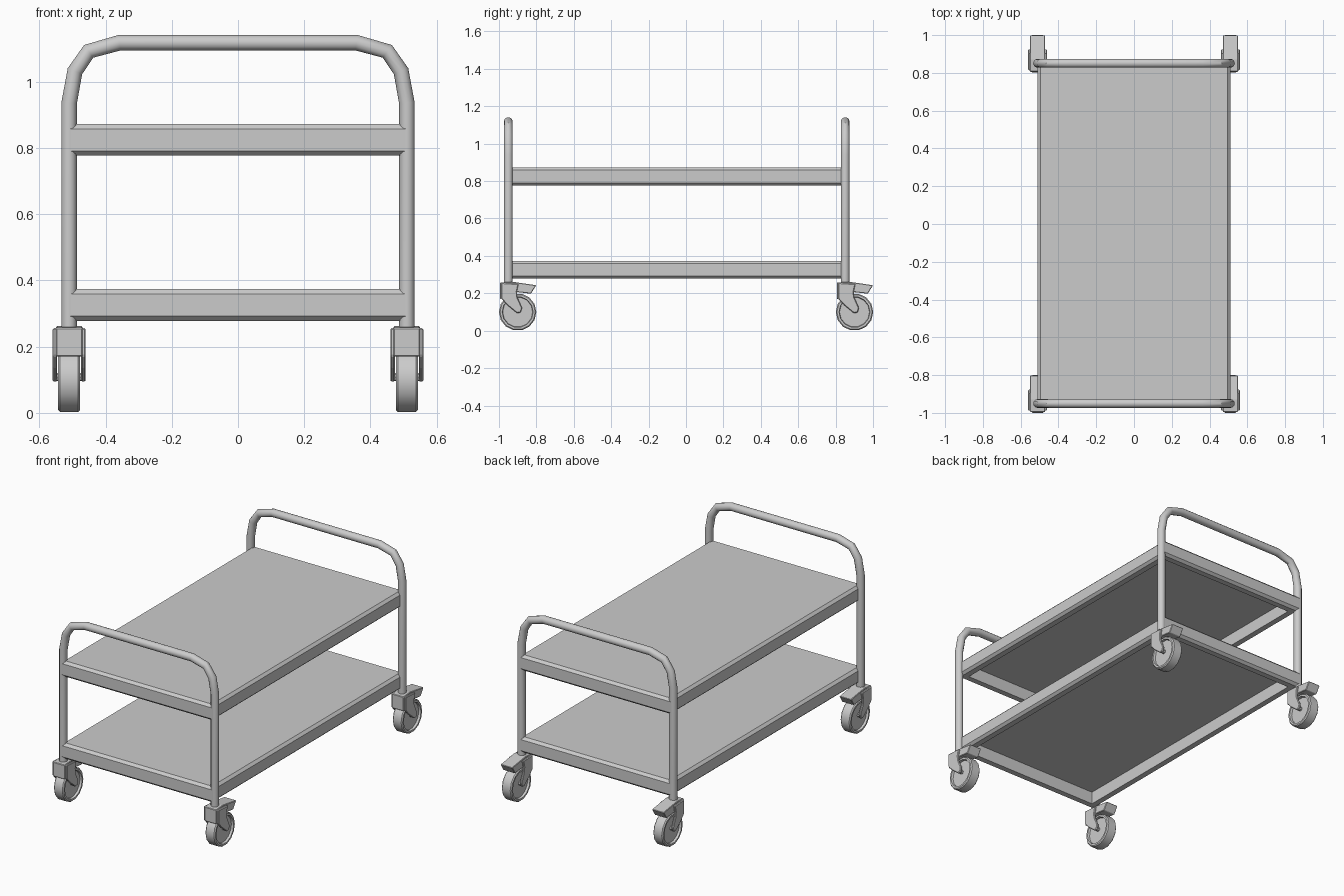
import bpy, bmesh, math

if "Cube" in bpy.data.objects:
    bpy.data.objects.remove(bpy.data.objects["Cube"])

POST_X, POST_YS, TUBE_R = 0.51, (-0.95, 0.851), 0.0235
MID_Y = sum(POST_YS) / 2


def finish(bm, name, smooth=None):
    bmesh.ops.recalc_face_normals(bm, faces=bm.faces)
    mesh = bpy.data.meshes.new(name)
    bm.to_mesh(mesh)
    bm.free()
    ob = bpy.data.objects.new(name, mesh)
    bpy.context.collection.objects.link(ob)
    if smooth:
        smooth_by_angle(ob, smooth)
    return ob


def smooth_by_angle(ob, degrees):
    bpy.ops.object.select_all(action='DESELECT')
    ob.select_set(True)
    bpy.context.view_layer.objects.active = ob
    bpy.ops.object.shade_smooth_by_angle(angle=math.radians(degrees))


def loft(bm, rings, close=False):
    """Skin a list of point rings; cap the ends or join last to first."""
    loops = [[bm.verts.new(p) for p in ring] for ring in rings]
    pairs = list(zip(loops, loops[1:]))
    if close:
        pairs.append((loops[-1], loops[0]))
    for a, b in pairs:
        for i in range(len(a)):
            j = (i + 1) % len(a)
            bm.faces.new((a[i], a[j], b[j], b[i]))
    if not close:
        bm.faces.new(loops[0])
        bm.faces.new(loops[-1])


def prism(name, profile, x0, x1, origin, bevel=0.0):
    """Extrude a side (y, z) profile along x."""
    bm = bmesh.new()
    ox, oy = origin
    loft(bm, [[(ox + x, oy + y, z) for y, z in profile] for x in (x0, x1)])
    ob = finish(bm, name)
    if bevel:
        mod = ob.modifiers.new("edge_chamfer", 'BEVEL')
        mod.width, mod.segments = bevel, 1
    return ob


def handle_frame(name, y):
    # Bent tube running up, across and down again
    half = [(-POST_X, 0.25), (-POST_X, 0.936), (-0.4925, 1.032),
            (-0.451, 1.092), (-0.358, 1.118)]
    path = half + [(-x, z) for x, z in reversed(half)]
    curve = bpy.data.curves.new(name, 'CURVE')
    curve.dimensions = '3D'
    curve.bevel_depth, curve.bevel_resolution = TUBE_R, 4
    curve.use_fill_caps = True
    spline = curve.splines.new('POLY')
    spline.points.add(len(path) - 1)
    for p, (x, z) in zip(spline.points, path):
        p.co = (x, y, z, 1)
    ob = bpy.data.objects.new(name, curve)
    bpy.context.collection.objects.link(ob)
    bpy.ops.object.select_all(action='DESELECT')
    ob.select_set(True)
    bpy.context.view_layer.objects.active = ob
    bpy.ops.object.convert(target='MESH')
    smooth_by_angle(bpy.context.object, 35)


def shelf(name, top):
    # Folded sheet tray: chamfered skirt, inward lip, hollow underside
    bottom = top - 0.096
    steps = [(0.05, top - 0.02), (0.05, bottom), (0.015, bottom),
             (0, bottom + 0.014), (0, top - 0.015), (0.015, top)]
    bm = bmesh.new()
    rings = []
    for inset, z in steps:
        hx, hy = 0.51 - inset, 0.923 - inset
        rings.append([(sx * hx, MID_Y + sy * hy, z)
                      for sx, sy in ((-1, -1), (1, -1), (1, 1), (-1, 1))])
    loft(bm, rings)
    finish(bm, name)


def wheel(name, x, y, z=0.1, sides=14):
    # Revolved (x, radius) section with a dished hub on both sides
    section = [(-0.020, 0.080), (-0.033, 0.083), (-0.033, 0.094), (-0.027, 0.1),
               (0.027, 0.1), (0.033, 0.094), (0.033, 0.083), (0.020, 0.080)]
    bm = bmesh.new()
    angles = [2 * math.pi * (i + 0.5) / sides for i in range(sides)]
    loft(bm, [[(x + px, y + r * math.sin(a), z - r * math.cos(a)) for a in angles]
              for px, r in section])
    finish(bm, name, 32)


def caster(name, x, y):
    # Housing with brake pedal, following the wheel on its underside
    body = [(-0.045, 0.257), (-0.045, 0.17), (-0.02, 0.173), (0.005, 0.193),
            (0.05, 0.206), (0.121, 0.198), (0.149, 0.243), (0.02, 0.262)]
    prism(name + "_housing", body, -0.04, 0.04, (x, y), 0.003)
    # Fork arms reaching back to the axle
    arm = [(-0.038, 0.256), (-0.038, 0.172), (-0.005, 0.136), (0.046, 0.094),
           (0.066, 0.097), (0.074, 0.122), (0.048, 0.18), (0.046, 0.21),
           (0.055, 0.25)]
    for side, s in (("left", -1), ("right", 1)):
        prism(name + "_fork_" + side, arm, s * 0.036, s * 0.05, (x, y), 0.004)
    # Axle and wheel
    hexagon = [(0.05 + 0.012 * math.cos(i * math.pi / 4),
                0.108 + 0.012 * math.sin(i * math.pi / 4)) for i in range(8)]
    prism(name + "_axle", hexagon, -0.042, 0.042, (x, y))
    wheel(name + "_wheel", x, y + 0.05)


for end, py in zip(("front", "back"), POST_YS):
    handle_frame(end + "_handle_frame", py)
    for side, sx in (("left", -1), ("right", 1)):
        caster(f"{end}_{side}_caster", sx * POST_X, py)

shelf("upper_shelf", 0.873)
shelf("lower_shelf", 0.374)
